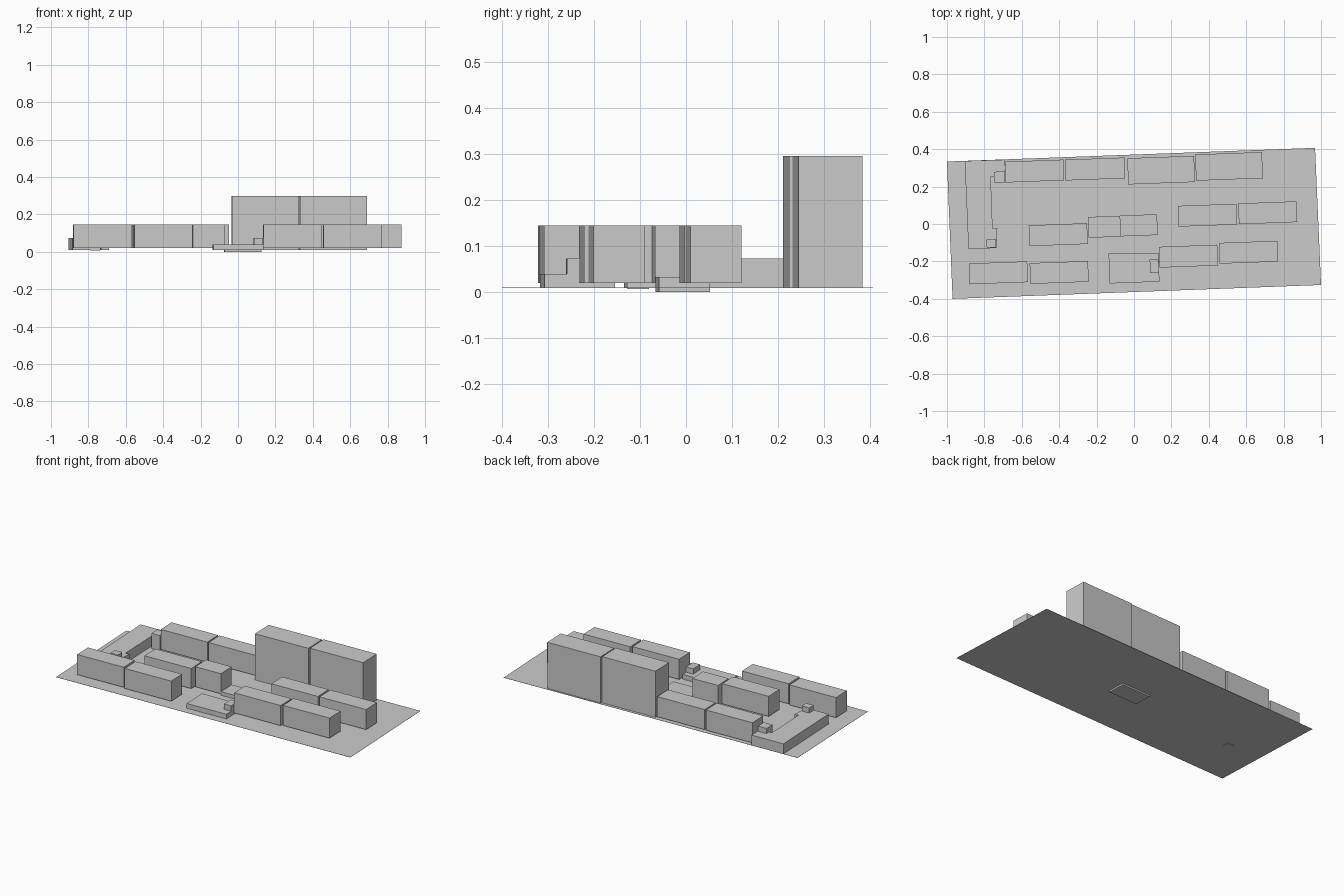
import bpy
import bmesh
import math

if "Cube" in bpy.data.objects:
    bpy.data.objects.remove(bpy.data.objects["Cube"])

TILT = math.radians(2.1)   # whole site is turned slightly


def prism(name, pts, z0, z1):
    """Closed prism from a flat outline (counter-clockwise)."""
    bm = bmesh.new()
    face = bm.faces.new([bm.verts.new((x, y, z0)) for x, y in pts])
    if z1 > z0:
        top = bmesh.ops.extrude_face_region(bm, geom=[face])["geom"]
        verts = [g for g in top if isinstance(g, bmesh.types.BMVert)]
        bmesh.ops.translate(bm, verts=verts, vec=(0, 0, z1 - z0))
    bmesh.ops.recalc_face_normals(bm, faces=bm.faces)
    mesh = bpy.data.meshes.new(name)
    bm.to_mesh(mesh)
    bm.free()
    obj = bpy.data.objects.new(name, mesh)
    bpy.context.collection.objects.link(obj)
    return obj


def block(name, cx, cy, length, depth, z0, z1):
    """Box block turned with the site."""
    c, s = math.cos(TILT), math.sin(TILT)
    pts = [(cx + c * u * length / 2 - s * v * depth / 2,
            cy + s * u * length / 2 + c * v * depth / 2)
           for u, v in ((-1, -1), (1, -1), (1, 1), (-1, 1))]
    return prism(name, pts, z0, z1)


# site slab
prism("site_ground", [(-0.97, -0.40), (1.0, -0.326), (0.968, 0.407), (-1.0, 0.334)], 0.0095, 0.0105)

# apartment blocks of equal height
L, D = 0.312, 0.111
blocks = [(-0.532, 0.283, L), (-0.208, 0.294, 0.318),
          (-0.405, -0.057, L), (-0.158, -0.015, 0.172),
          (0.393, 0.047, L), (0.715, 0.060, L),
          (-0.725, -0.261, L), (-0.400, -0.259, L),
          (0.291, -0.172, L), (0.612, -0.151, L)]
for i, (x, y, length) in enumerate(blocks, 1):
    block(f"apartment_block_{i}", x, y, length, D, 0.02, 0.145)

# two tall blocks
for i, (x, y) in enumerate([(0.145, 0.288), (0.508, 0.308)], 1):
    block(f"tall_block_{i}", x, y, 0.357, 0.14, 0.01, 0.297)

# low annex in the middle row, set slightly into the ground
block("low_annex", 0.026, -0.007, 0.198, 0.111, 0.0, 0.033)

# low pavilion with a raised roof room
prism("pavilion", [(-0.13, -0.318), (0.136, -0.308), (0.131, -0.155), (-0.136, -0.158)], 0.01, 0.04)
block("pavilion_roof_room", 0.109, -0.225, 0.048, 0.07, 0.01, 0.073)

# long wing along the left edge
prism("side_wing", [(-0.905, 0.337), (-0.885, -0.135), (-0.735, -0.128), (-0.731, -0.022),
                    (-0.756, -0.024), (-0.766, 0.252), (-0.748, 0.253), (-0.748, 0.277),
                    (-0.69, 0.28), (-0.692, 0.344)], 0.01, 0.073)
block("wing_stair_room_back", -0.719, 0.25, 0.057, 0.06, 0.01, 0.105)
block("wing_stair_room_front", -0.763, -0.104, 0.05, 0.045, 0.007, 0.105)
